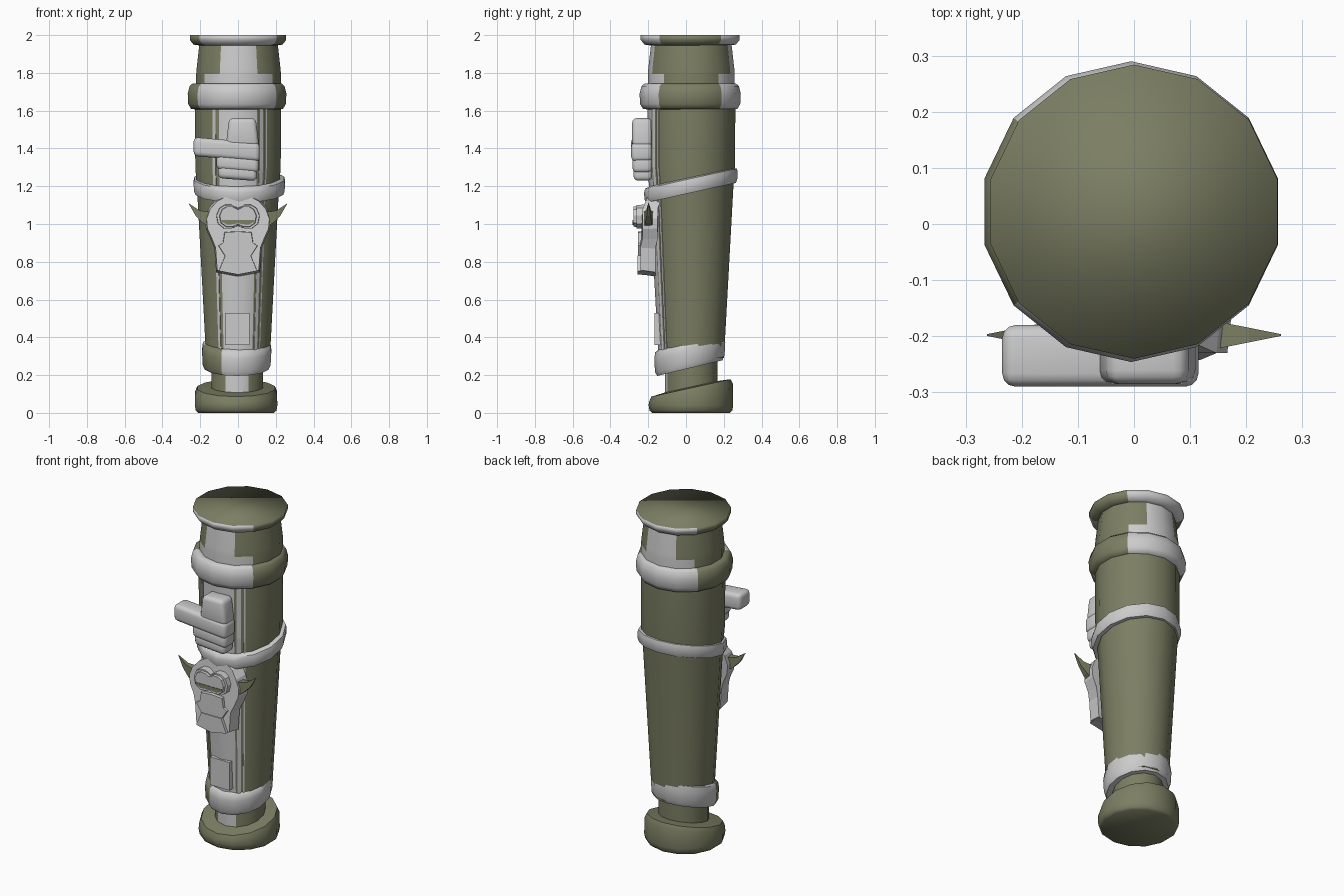
import bpy, bmesh, math
from mathutils import Vector

if "Cube" in bpy.data.objects:
    bpy.data.objects.remove(bpy.data.objects["Cube"])

SIDES = 14
STEP = 2 * math.pi / SIDES


def material(name, rgb):
    m = bpy.data.materials.new(name)
    m.diffuse_color = (*rgb, 1)
    m.use_nodes = True
    m.node_tree.nodes["Principled BSDF"].inputs["Base Color"].default_value = m.diffuse_color
    return m


OLIVE = material("olive", (0.2, 0.21, 0.125))
GREY = material("grey", (0.8, 0.8, 0.8))


def finish(name, bm, mats=(), angle=None):
    bmesh.ops.recalc_face_normals(bm, faces=bm.faces)
    me = bpy.data.meshes.new(name)
    bm.to_mesh(me)
    bm.free()
    ob = bpy.data.objects.new(name, me)
    bpy.context.collection.objects.link(ob)
    for m in mats:
        me.materials.append(m)
    if angle:
        bpy.ops.object.select_all(action='DESELECT')
        ob.select_set(True)
        bpy.context.view_layer.objects.active = ob
        bpy.ops.object.shade_smooth_by_angle(angle=math.radians(angle))
    return ob


def lathe(name, profile, centre, shear, is_grey, angle=50):
    """14-sided turned part; shear(z) tilts a level, is_grey picks face colour."""
    bm = bmesh.new()
    rows = []
    for r, z in profile:
        row = []
        for i in range(SIDES):
            a = math.pi / 2 + i * STEP
            x, y = r * math.cos(a), r * math.sin(a)
            row.append(bm.verts.new((x + centre[0], y + centre[1], z + y * shear(z))))
        rows.append(row)
    for k in range(len(rows) - 1):
        zm = (profile[k][1] + profile[k + 1][1]) / 2
        for i in range(SIDES):
            j = (i + 1) % SIDES
            f = bm.faces.new((rows[k][i], rows[k][j], rows[k + 1][j], rows[k + 1][i]))
            az = (90 + (i + 0.5) * 360 / SIDES) % 360
            f.material_index = int(is_grey(az, zm))
    bm.faces.new(rows[0])
    bm.faces.new(rows[-1])
    return finish(name, bm, (OLIVE, GREY), angle)


def mirrored(half):
    """Close a half outline running from top centre to bottom centre."""
    return half + [(-x, z) for x, z in reversed(half) if x > 0]


def plate(name, pts, back, front, scale=1.0, mats=()):
    """Extrude a front outline along y; scale shrinks the front for a chamfer."""
    cx = sum(p[0] for p in pts) / len(pts)
    cz = sum(p[1] for p in pts) / len(pts)
    bm = bmesh.new()
    a = [bm.verts.new((x, back, z)) for x, z in pts]
    b = [bm.verts.new((cx + (x - cx) * scale, front, cz + (z - cz) * scale)) for x, z in pts]
    bm.faces.new(a)
    bm.faces.new(b)
    for i in range(len(pts)):
        j = (i + 1) % len(pts)
        bm.faces.new((a[i], a[j], b[j], b[i]))
    return finish(name, bm, mats)


def front_gap(az):
    return abs(az - 270)


def back_gap(az):
    return abs(az - 90)


def flat(z):
    return 0


def ends_grey(az, z):
    return front_gap(az) < 51.5 or back_gap(az) < 51.5


# Tapered main tube and the neck at its foot
CY = 0.028
TUBE = [(0.172, 0.29), (0.178, 0.38), (0.222, 1.18), (0.232, 1.3), (0.233, 1.62)]
lathe("neck", [(0.14, 0.05), (0.14, 0.31)], (-0.005, CY), flat,
      lambda a, z: front_gap(a) < 25.7)
lathe("main_tube", TUBE, (0, CY), flat, lambda a, z: front_gap(a) < 25.7)


# Upper tube with grey front and back panels
def upper_grey(az, z):
    gap = min(front_gap(az), back_gap(az))
    return gap < (51.5 if z < 1.8 else 25.7)


lathe("upper_tube", [(0.23, 1.72), (0.23, 1.795), (0.228, 1.82), (0.212, 1.96)],
      (0.003, CY), flat, upper_grey)

# Collars
lathe("top_collar", [(0.21, 1.945), (0.242, 1.95), (0.262, 1.975), (0.262, 2.0)],
      (0, 0.022), flat, ends_grey, 180)
lathe("upper_collar", [(0.22, 1.605), (0.25, 1.61), (0.265, 1.635), (0.268, 1.69),
                       (0.258, 1.73), (0.24, 1.745), (0.22, 1.742)],
      (-0.005, 0.022), flat, ends_grey)
lathe("middle_collar", [(0.215, 1.165), (0.238, 1.165), (0.246, 1.185), (0.248, 1.22),
                        (0.243, 1.24), (0.22, 1.247)],
      (0.007, 0.026), lambda z: 0.22, lambda a, z: True)
lathe("lower_collar", [(0.14, 0.237), (0.172, 0.237), (0.184, 0.26), (0.188, 0.33),
                       (0.183, 0.365), (0.165, 0.375)],
      (-0.007, 0.02), lambda z: 0.24, lambda a, z: not 193 < a < 244)

# Foot with a sloping top
lathe("foot", [(0.205, 0.0), (0.219, 0.012), (0.224, 0.04), (0.222, 0.105),
               (0.21, 0.132), (0.14, 0.138)],
      (-0.01, 0.026), lambda z: 0.22 if z > 0.1 else 0, lambda a, z: False)


# Thin raised stripes beside the front panel
def stripe(name, az0, az1):
    bm = bmesh.new()
    rows = []
    mid = 270 + math.copysign(1.5 * 360 / SIDES, az0 - 270)
    for r, z in TUBE:
        row = []
        for az, off in ((az0, -0.006), (az0, 0.004), (az1, 0.004), (az1, -0.006)):
            rr = (r * math.cos(STEP / 2) + off) / math.cos(math.radians(az - mid))
            a = math.radians(az)
            row.append(bm.verts.new((rr * math.cos(a), CY + rr * math.sin(a), z)))
        rows.append(row)
    for lo, hi in zip(rows, rows[1:]):
        for i in range(4):
            j = (i + 1) % 4
            bm.faces.new((lo[i], lo[j], hi[j], hi[i]))
    bm.faces.new(rows[0])
    bm.faces.new(rows[-1])
    finish(name, bm)


for n, (p, q) in enumerate([(299, 305), (309, 311.5), (234, 239)]):
    stripe(f"stripe_{n + 1}", p, q)


# Fist: rounded blocks
def finger(name, x0, x1, z0, z1, y0, y1, lean=0.0, pinch=1.0):
    bm = bmesh.new()
    bmesh.ops.create_cube(bm, size=1)
    for v in bm.verts:
        x = (x0 + x1) / 2 + v.co.x * (x1 - x0) * (pinch if v.co.z > 0 else 1)
        z = (z0 + z1) / 2 + v.co.z * (z1 - z0) + lean * v.co.x
        v.co = Vector((x, (y0 + y1) / 2 + v.co.y * (y1 - y0), z))
    bmesh.ops.bevel(bm, geom=bm.edges[:], offset=0.024, segments=3, profile=0.5,
                    affect='EDGES')
    finish(name, bm, angle=60)


finger("thumb", -0.065, 0.112, 1.41, 1.56, -0.285, -0.18, pinch=0.8)
finger("pointing_finger", -0.235, 0.115, 1.345, 1.445, -0.29, -0.18, lean=-0.03)
finger("middle_finger", -0.115, 0.11, 1.28, 1.365, -0.283, -0.18, lean=-0.02)
finger("small_finger", -0.105, 0.1, 1.235, 1.31, -0.278, -0.18, lean=-0.015)

# Mask: head plate leaning back at the top
head = plate("mask_head", mirrored([(0, 1.168), (0.06, 1.158), (0.115, 1.13), (0.155, 1.085),
                                    (0.175, 1.03), (0.17, 0.975), (0.145, 0.92),
                                    (0.125, 0.87), (0.12, 0.8), (0.116, 0.745), (0, 0.722)]),
             -0.15, -0.23, 0.95)
for v in head.data.vertices:
    v.co.y += max(0, v.co.z - 1.08) * 0.4
    if v.co.z < 0.9:
        v.co.y -= 0.012

# Mask snout and chin
plate("mask_snout", mirrored([(0, 0.965), (0.075, 0.96), (0.085, 0.9), (0.11, 0.885),
                              (0.075, 0.83), (0, 0.83)]), -0.2, -0.255, 0.93)
plate("mask_chin", mirrored([(0, 0.835), (0.07, 0.835), (0.105, 0.75), (0, 0.73)]),
      -0.2, -0.258, 0.96)

# Goggles: stacked two-lobed plates with olive lens glass
LOBES = [(0, 1.085), (0.035, 1.103), (0.07, 1.103), (0.1, 1.085), (0.117, 1.045),
         (0.108, 1.0), (0.075, 0.975), (0.035, 0.975), (0, 0.99)]


def lobes(k):
    return mirrored([(x * k, 1.037 + (z - 1.037) * k) for x, z in LOBES])


plate("goggle_frame", lobes(1.0), -0.2, -0.262, 0.97)
plate("goggle_rim", lobes(0.86), -0.25, -0.279, 0.96)
plate("goggle_lens", mirrored([(0, 1.022), (0.088, 1.022), (0.085, 1.01), (0.055, 0.996),
                               (0, 1.003)]), -0.27, -0.282, 1.0, (OLIVE,))

# Ears: thin to a point
for side, s in (("left", -1), ("right", 1)):
    ear = plate(f"ear_{side}", [(s * x, z) for x, z in
                [(0.14, 0.975), (0.185, 1.005), (0.225, 1.045), (0.262, 1.11),
                 (0.205, 1.072), (0.165, 1.065), (0.14, 1.065)]], -0.18, -0.22, 1, (OLIVE,))
    for v in ear.data.vertices:
        v.co.y = -0.198 + (v.co.y + 0.2) * (0.27 - abs(v.co.x)) / 0.1

# Small box low on the front
plate("front_box", [(-0.07, 0.36), (0.06, 0.36), (0.06, 0.53), (-0.07, 0.53)], -0.13, -0.168)
